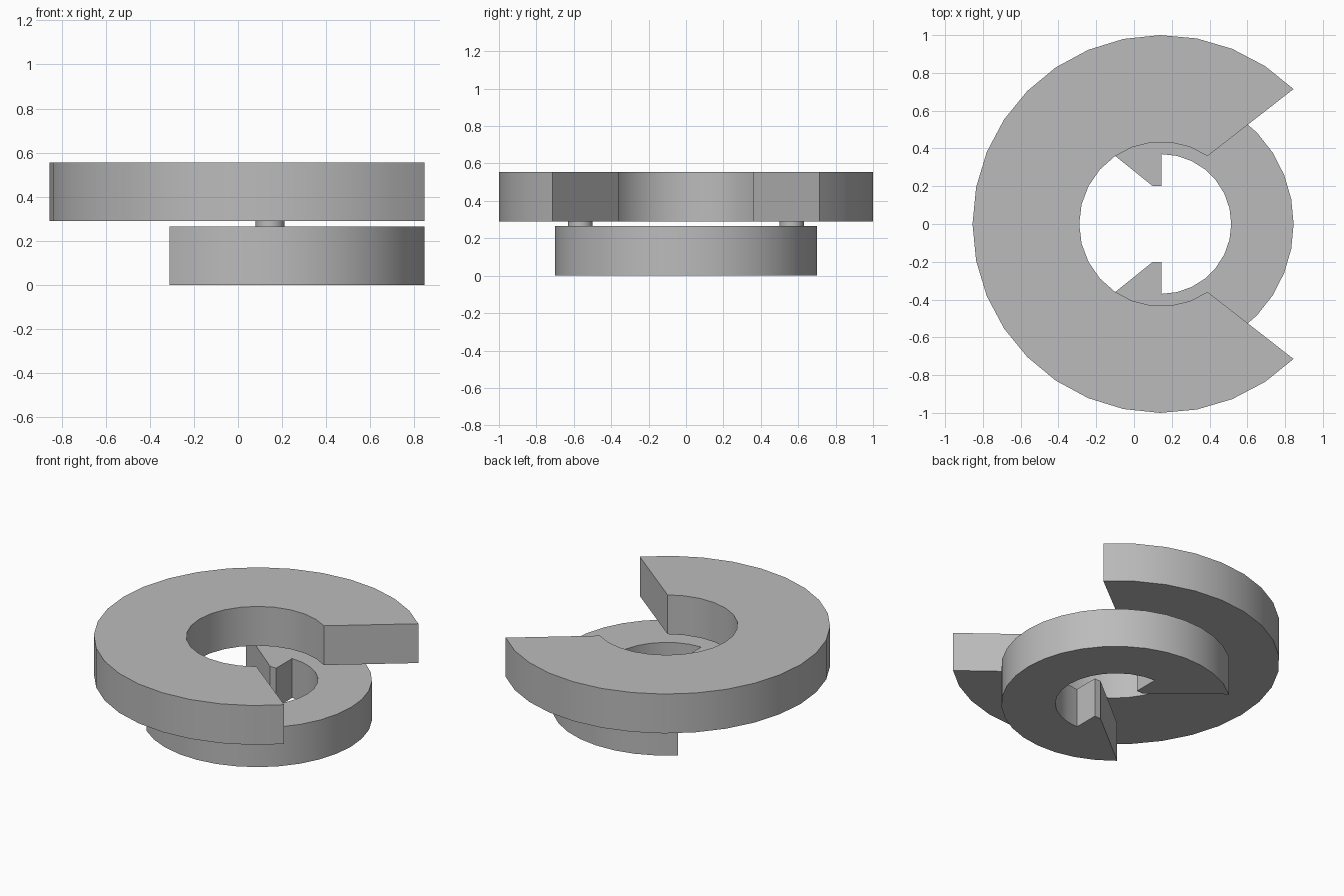
import bpy, bmesh, math
from math import radians

cube = bpy.data.objects.get("Cube")
if cube:
    bpy.data.objects.remove(cube, do_unlink=True)

CX = 0.145  # shared axis of both rings

grey = bpy.data.materials.new("plain grey")
grey.use_nodes = True
grey.diffuse_color = (0.5, 0.5, 0.5, 1)
grey.node_tree.nodes["Principled BSDF"].inputs["Base Color"].default_value = (0.5, 0.5, 0.5, 1)


def arc(radius, start, end, steps):
    """Points on an arc about the shared axis, angles in degrees."""
    angles = [radians(start + (end - start) * i / steps) for i in range(steps + 1)]
    return [(CX + radius * math.cos(a), radius * math.sin(a)) for a in angles]


def extrude_outline(name, outline, bottom, top):
    """Solid slab from a closed outline, smooth on curved walls."""
    bm = bmesh.new()
    face = bm.faces.new([bm.verts.new((x, y, bottom)) for x, y in outline])
    moved = bmesh.ops.extrude_face_region(bm, geom=[face])["geom"]
    verts = [v for v in moved if isinstance(v, bmesh.types.BMVert)]
    bmesh.ops.translate(bm, verts=verts, vec=(0, 0, top - bottom))
    bmesh.ops.recalc_face_normals(bm, faces=bm.faces)
    mesh = bpy.data.meshes.new(name)
    bm.to_mesh(mesh)
    bm.free()
    mesh.materials.append(grey)
    ob = bpy.data.objects.new(name, mesh)
    bpy.context.collection.objects.link(ob)
    bpy.ops.object.select_all(action="DESELECT")
    ob.select_set(True)
    bpy.context.view_layer.objects.active = ob
    bpy.ops.object.shade_smooth_by_angle(angle=radians(32))
    return ob


# Large upper ring, open towards +x
upper = arc(1.0, 45.6, 314.4, 24) + arc(0.435, 304.2, 55.8, 18)
extrude_outline("upper_open_ring", upper, 0.29, 0.555)

# Small lower ring, open towards -x, with a pointed lug at each end
lugs = [(CX, 0.2), (0.1, 0.2)]
lower = arc(0.7, -130.7, 130.7, 24)
lower += [(x, y) for x, y in reversed(lugs)]
lower += arc(0.37, 90, -90, 14)
lower += [(x, -y) for x, y in lugs]
extrude_outline("lower_open_ring", lower, 0, 0.265)

# Short pins joining the two rings
for side, y in (("front", -0.565), ("back", 0.565)):
    outline = [(px, py + y) for px, py in arc(0.066, 0, 337.5, 15)]
    extrude_outline(side + "_pin", outline, 0.26, 0.295)
